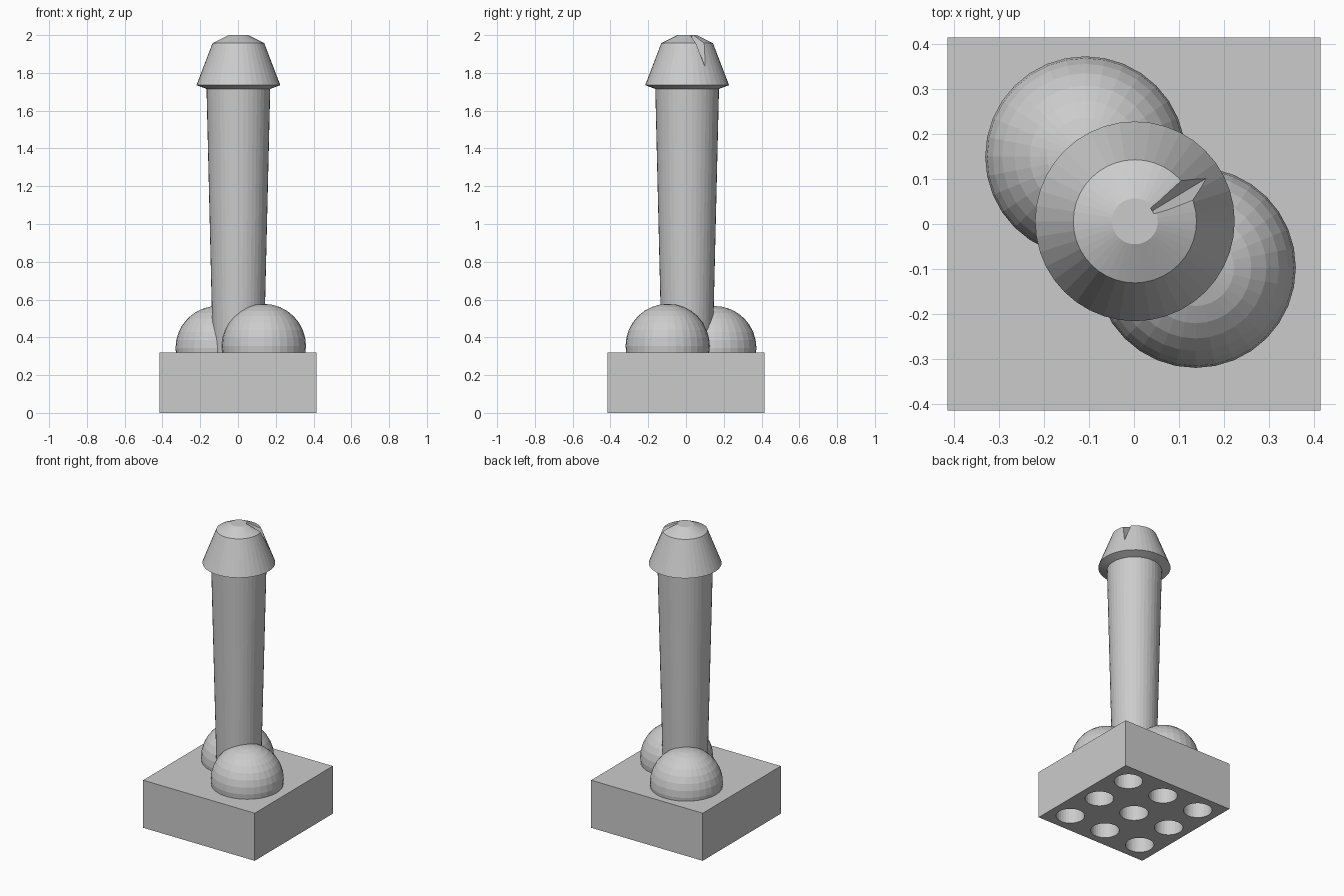
import bpy, bmesh, math
from mathutils import Matrix, Vector

if "Cube" in bpy.data.objects:
    bpy.data.objects.remove(bpy.data.objects["Cube"])

grey = bpy.data.materials.new("plain_grey")
grey.diffuse_color = (0.6, 0.6, 0.6, 1)
grey.use_nodes = True
grey.node_tree.nodes["Principled BSDF"].inputs["Base Color"].default_value = grey.diffuse_color
CX, CY = 0.002, 0.006          # axis of the column


def finish(name, bm):
    bmesh.ops.recalc_face_normals(bm, faces=bm.faces[:])
    me = bpy.data.meshes.new(name)
    bm.to_mesh(me)
    bm.free()
    me.materials.append(grey)
    ob = bpy.data.objects.new(name, me)
    bpy.context.collection.objects.link(ob)
    return ob


def lathe(name, profile, sides):
    bm = bmesh.new()
    rings = []
    for r, z in profile:
        rings.append([bm.verts.new((CX + r * math.cos(math.tau * i / sides),
                                    CY + r * math.sin(math.tau * i / sides), z))
                      for i in range(sides)])
    for a, b in zip(rings, rings[1:]):
        for i in range(sides):
            j = (i + 1) % sides
            bm.faces.new((a[i], a[j], b[j], b[i]))
    bm.faces.new(rings[0])
    bm.faces.new(rings[-1])
    return finish(name, bm)


def cut(ob, cutter):
    mod = ob.modifiers.new("cut", 'BOOLEAN')
    mod.operation = 'DIFFERENCE'
    mod.solver = 'EXACT'
    mod.object = cutter
    bpy.context.view_layer.objects.active = ob
    bpy.ops.object.modifier_apply(modifier=mod.name)
    bpy.data.objects.remove(cutter)


# Square base with nine round sockets underneath
bm = bmesh.new()
bmesh.ops.create_cube(bm, size=1, matrix=Matrix.Translation((0, 0, 0.16))
                      @ Matrix.Diagonal((0.83, 0.83, 0.32, 1)))
base = finish("base", bm)
bm = bmesh.new()
for i in (-1, 0, 1):
    for j in (-1, 0, 1):
        bmesh.ops.create_cone(bm, cap_ends=True, segments=32, radius1=0.088,
                              radius2=0.088, depth=0.44,
                              matrix=Matrix.Translation((i * 0.277, j * 0.277, 0)))
cut(base, finish("socket_cutter", bm))

# Domes on the base, trimmed just below its top
for name, centre in (("front_dome", (0.137, -0.097, 0.354)),
                     ("back_dome", (-0.108, 0.15, 0.343))):
    bm = bmesh.new()
    bmesh.ops.create_uvsphere(bm, u_segments=32, v_segments=16, radius=0.223,
                              matrix=Matrix.Translation(centre))
    bmesh.ops.bisect_plane(bm, geom=bm.verts[:] + bm.edges[:] + bm.faces[:],
                           plane_co=(0, 0, 0.31), plane_no=(0, 0, 1), clear_inner=True)
    finish(name, bm)

# Tapered column
lathe("column", [(0.135, 0.31), (0.169, 1.73)], 40)

# Flared cap with a bevelled top
cap = lathe("cap", [(0.165, 1.714), (0.222, 1.735), (0.137, 1.957), (0.051, 2.0)], 40)

# V-shaped notch running down one side of the cap
ang = math.radians(31)
out = Vector((math.cos(ang), math.sin(ang), 0))
side = Vector((-out.y, out.x, 0))
bm = bmesh.new()
tris = []
for r, low, top, half in ((0.045, 1.985, 2.03, 0.02), (0.20, 1.815, 2.03, 0.075)):
    c = Vector((CX, CY, 0)) + out * r
    tris.append([bm.verts.new(c + side * s + Vector((0, 0, z)))
                 for s, z in ((0, low), (half, top), (-half, top))])
for t in tris:
    bm.faces.new(t)
for i in range(3):
    j = (i + 1) % 3
    bm.faces.new((tris[0][i], tris[0][j], tris[1][j], tris[1][i]))
cut(cap, finish("notch_cutter", bm))
